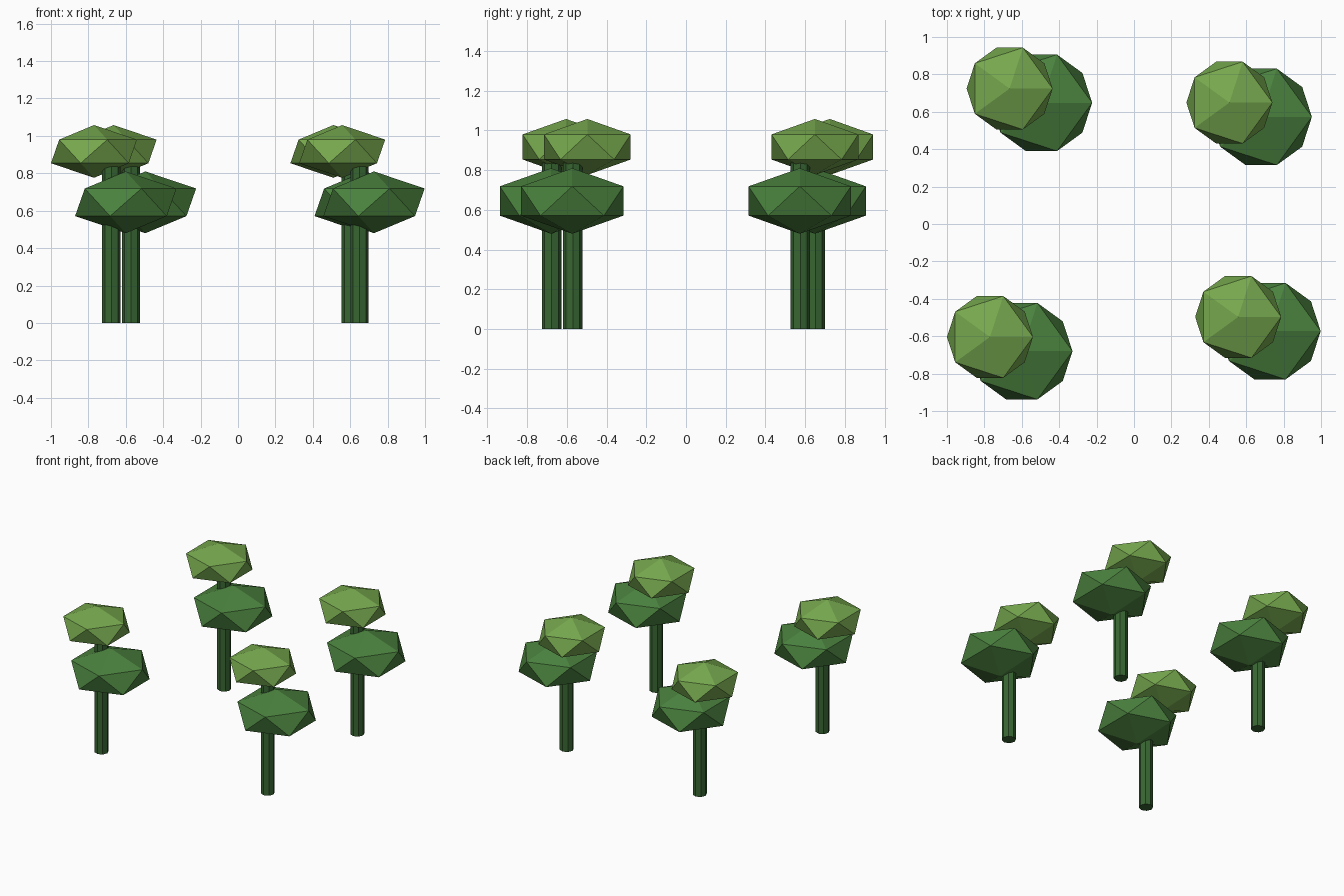
import bpy
import bmesh
from mathutils import Matrix, Vector

cube = bpy.data.objects.get("Cube")
if cube:
    bpy.data.objects.remove(cube, do_unlink=True)


def make_material(name, colour):
    mat = bpy.data.materials.new(name)
    mat.use_nodes = True
    mat.diffuse_color = (*colour, 1)
    mat.node_tree.nodes["Principled BSDF"].inputs["Base Color"].default_value = (*colour, 1)
    return mat


def finish(bm, name, mat):
    mesh = bpy.data.meshes.new(name)
    bm.to_mesh(mesh)
    bm.free()
    mesh.materials.append(mat)
    return mesh


def crown_mesh(name, radius, height, mat):
    # Squashed low-poly ball
    bm = bmesh.new()
    bmesh.ops.create_icosphere(bm, subdivisions=1, radius=1,
                               matrix=Matrix.Diagonal((radius, radius, height, 1)))
    return finish(bm, name, mat)


def trunk_mesh(name, radius, height, mat):
    # Straight eight-sided post standing on the ground
    bm = bmesh.new()
    bmesh.ops.create_cone(bm, cap_ends=True, segments=8, radius1=radius, radius2=radius,
                          depth=height, matrix=Matrix.Translation((0, 0, height / 2)))
    return finish(bm, name, mat)


bark = make_material("trunk green", (0.04, 0.133, 0.032))
dark_leaf = make_material("dark leaf green", (0.069, 0.223, 0.048))
light_leaf = make_material("light leaf green", (0.181, 0.392, 0.076))

# Shared parts and their offsets from the foot of the trunk
parts = {
    "trunk": (trunk_mesh("trunk", 0.049, 0.88, bark), Vector((0, 0, 0))),
    "lower_crown": (crown_mesh("lower_crown", 0.303, 0.165, dark_leaf), Vector((0.077, -0.003, 0.645))),
    "upper_crown": (crown_mesh("upper_crown", 0.257, 0.141, light_leaf), Vector((-0.093, 0.073, 0.917))),
}

# Four matching trees
trees = {
    "front_right": (-0.677, -0.677),
    "back_right": (-0.572, 0.651),
    "back_left": (0.603, 0.576),
    "front_left": (0.650, -0.570),
}
for place, (x, y) in trees.items():
    for part, (mesh, offset) in parts.items():
        obj = bpy.data.objects.new(f"{place}_{part}", mesh)
        obj.location = Vector((x, y, 0)) + offset
        bpy.context.collection.objects.link(obj)
